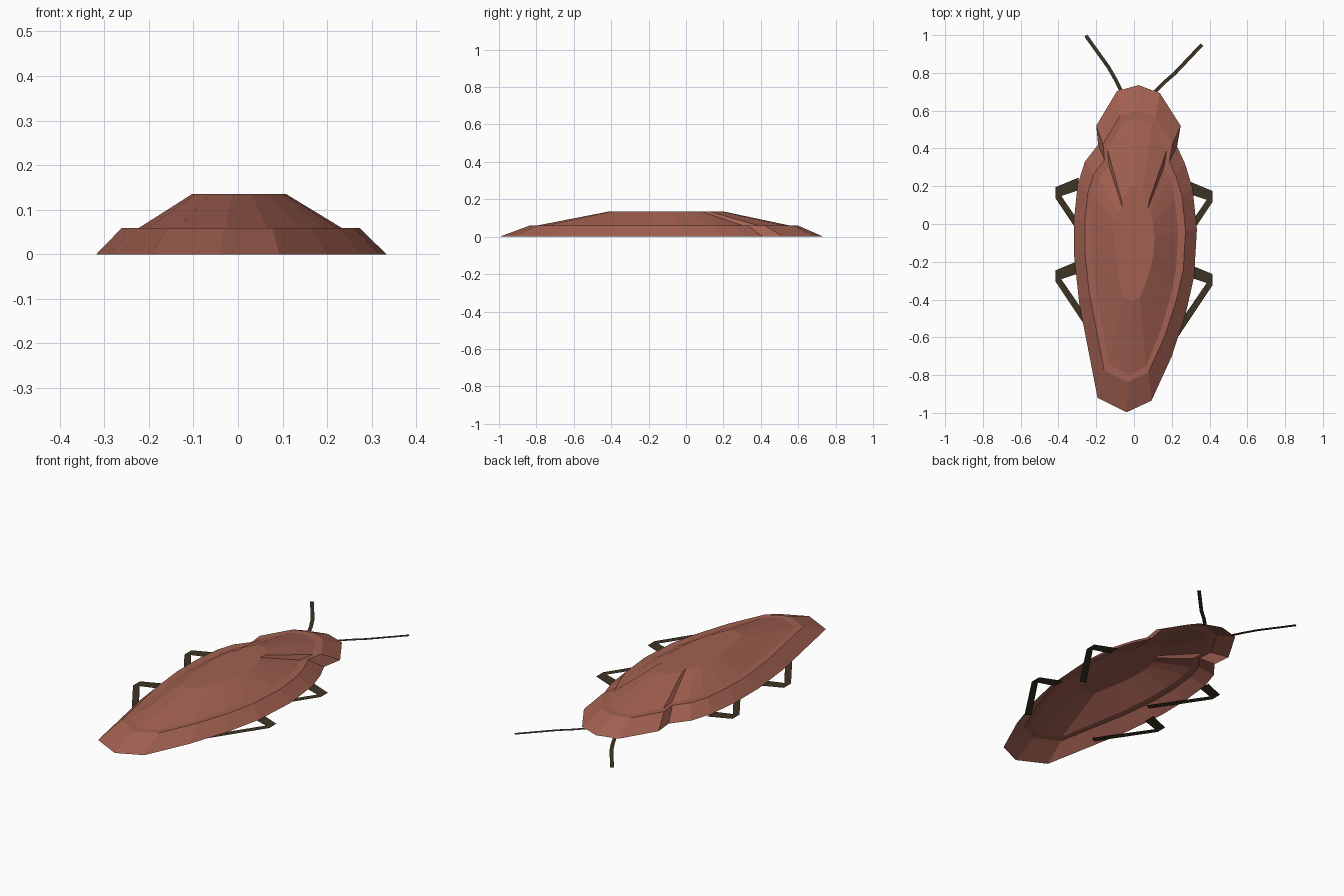
import bpy, bmesh
from mathutils import Vector

if "Cube" in bpy.data.objects:
    bpy.data.objects.remove(bpy.data.objects["Cube"])


def material(name, rgb):
    m = bpy.data.materials.new(name)
    m.diffuse_color = (*rgb, 1)
    m.use_nodes = True
    m.node_tree.nodes["Principled BSDF"].inputs["Base Color"].default_value = m.diffuse_color
    return m


SHELL = material("reddish brown", (0.36, 0.117, 0.082))
LIMB = material("dark olive brown", (0.048, 0.035, 0.017))


def add_object(name, bm, mat):
    me = bpy.data.meshes.new(name)
    bm.normal_update()
    bm.to_mesh(me)
    bm.free()
    me.materials.append(mat)
    ob = bpy.data.objects.new(name, me)
    bpy.context.collection.objects.link(ob)
    return ob


def flat_plate(name, pts, mat):
    """Paper-thin plate lying on z = 0, facing up."""
    bm = bmesh.new()
    f = bm.faces.new([bm.verts.new((x, y, 0)) for x, y in pts])
    f.normal_update()
    if f.normal.z < 0:
        f.normal_flip()
    return add_object(name, bm, mat)


# Shell outline, clockwise from the head tip, notched behind the head
outline = [(.024, .735), (.137, .693), (.247, .52), (.228, .41), (.27, .32),
           (.31, .19), (.333, -.03), (.318, -.28), (.275, -.47), (.2, -.7),
           (.093, -.935), (-.04, -.997), (-.193, -.92), (-.255, -.6),
           (-.29, -.42), (-.318, -.16), (-.317, .03), (-.298, .21),
           (-.26, .33), (-.19, .42), (-.2, .52), (-.09, .704)]

# Open-bottomed stepped shell: (x scale, y scale, y shift, height) per ring
levels = [(1, 1, 0, 0), (.82, .83, -.01, .059),
          (.70, .785, -.018, .059), (.325, .353, -.06, .135)]
bm = bmesh.new()
rings = [[bm.verts.new((x * sx, y * sy + dy, z)) for x, y in outline]
         for sx, sy, dy, z in levels]
n = len(outline)
for low, high in zip(rings, rings[1:]):
    for i in range(n):
        j = (i + 1) % n
        bm.faces.new((low[j], low[i], high[i], high[j]))
bm.faces.new(rings[-1][::-1])
add_object("shell", bm, SHELL)

# Bent flat legs, two on each side
leg = [(.295, .225), (.415, .175), (.415, .115), (.225, -.17),
       (.195, -.15), (.385, .128), (.295, .158)]
for side, s, shift in (("right", 1, 0), ("left", -1, .02)):
    for pos, dy in (("front", 0), ("rear", -.44)):
        flat_plate(f"{pos}_{side}_leg",
                   [(s * x, y + dy + shift) for x, y in leg], LIMB)

# Flat curved antennae
paths = {"left_antenna": [(-.065, .70), (-.095, .76), (-.135, .83), (-.255, .997)],
         "right_antenna": [(.105, .695), (.155, .745), (.215, .797), (.36, .95)]}
for name, path in paths.items():
    p = [Vector(q) for q in path]
    a, b = [], []
    for i, q in enumerate(p):
        d = (p[min(i + 1, len(p) - 1)] - p[max(i - 1, 0)]).normalized()
        side = Vector((-d.y, d.x)) * .0095
        a.append(q + side)
        b.append(q - side)
    flat_plate(name, a + b[::-1], LIMB)
